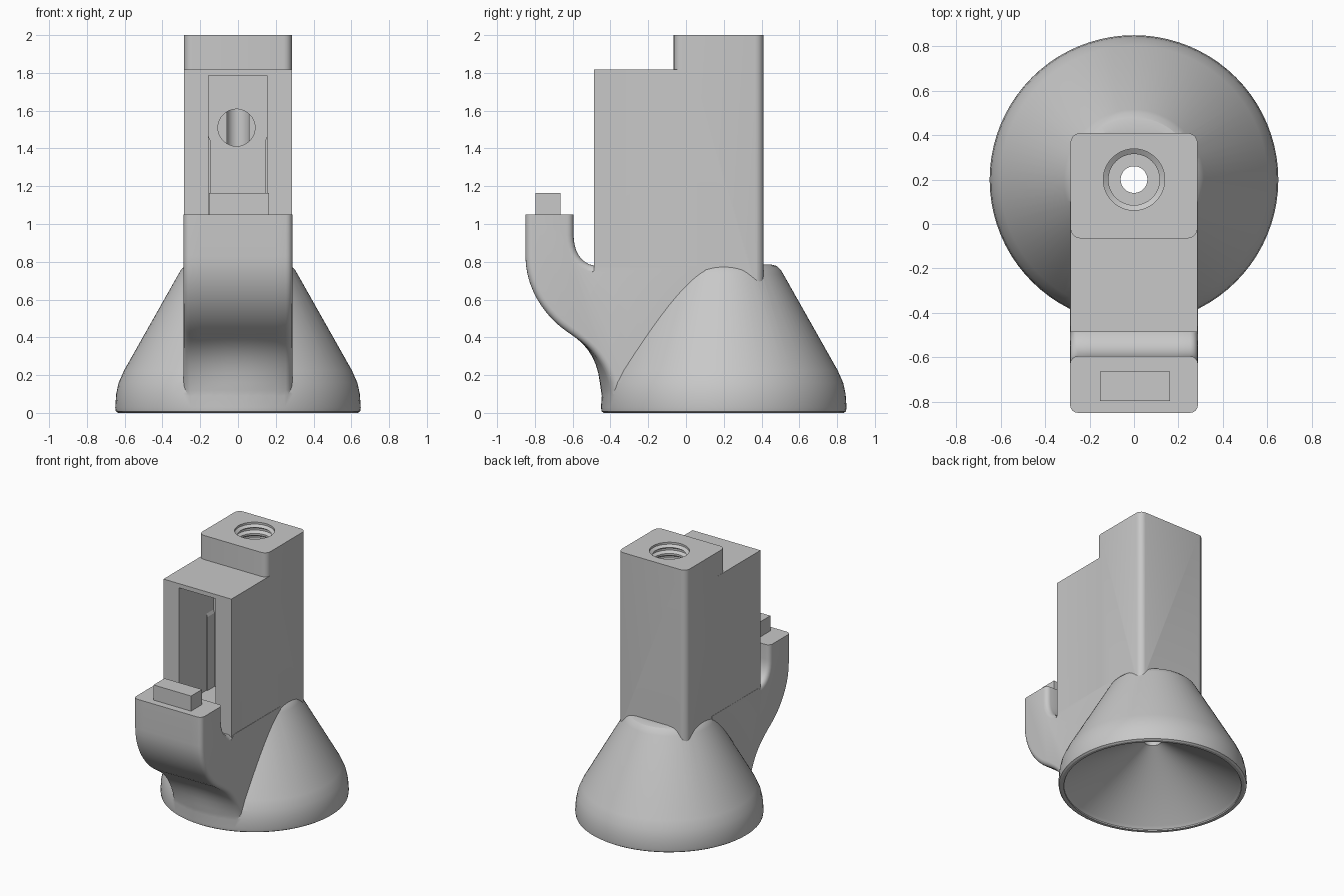
import bpy, bmesh, math
from mathutils import Vector

if "Cube" in bpy.data.objects:
    bpy.data.objects.remove(bpy.data.objects["Cube"])

grey = bpy.data.materials.new("light grey")
grey.diffuse_color = (0.58, 0.58, 0.58, 1)
grey.use_nodes = True
grey.node_tree.nodes["Principled BSDF"].inputs["Base Color"].default_value = grey.diffuse_color
AXIS_Y = 0.2  # the cone, column and bore share this upright axis


def finish(name, bm):
    bmesh.ops.recalc_face_normals(bm, faces=bm.faces)
    me = bpy.data.meshes.new(name)
    bm.to_mesh(me)
    bm.free()
    me.materials.append(grey)
    ob = bpy.data.objects.new(name, me)
    bpy.context.collection.objects.link(ob)
    return ob


def box(name, x0, x1, y0, y1, z0, z1, round_corners=0):
    bm = bmesh.new()
    bmesh.ops.create_cube(bm, size=1)
    for v in bm.verts:
        v.co = Vector((x1 if v.co.x > 0 else x0, y1 if v.co.y > 0 else y0,
                       z1 if v.co.z > 0 else z0))
    if round_corners:
        edges = [e for e in bm.edges if abs(e.verts[0].co.z - e.verts[1].co.z) > 0.01]
        bmesh.ops.bevel(bm, geom=edges, offset=round_corners, segments=5,
                        profile=0.5, affect='EDGES')
    return finish(name, bm)


def revolve(name, profile, steps=80):
    """Closed solid from (radius, height) points, first and last on the axis."""
    bm = bmesh.new()
    rings = []
    for r, z in profile:
        if r == 0:
            rings.append([bm.verts.new((0, AXIS_Y, z))] * steps)
        else:
            rings.append([bm.verts.new((r * math.cos(a), AXIS_Y + r * math.sin(a), z))
                          for a in (2 * math.pi * i / steps for i in range(steps))])
    for lo, hi in zip(rings, rings[1:]):
        for i in range(steps):
            j = (i + 1) % steps
            bm.faces.new(list(dict.fromkeys((lo[i], lo[j], hi[j], hi[i]))))
    return finish(name, bm)


def bezier(p0, p1, p2, p3, n):
    pts = []
    for i in range(n + 1):
        t = i / n
        s = 1 - t
        pts.append(tuple(s**3 * a + 3 * s * s * t * b + 3 * s * t * t * c + t**3 * d
                         for a, b, c, d in zip(p0, p1, p2, p3)))
    return pts


def curved_arm(name, profile, half, rounded):
    """Extrude a (y, z) outline across x, round chosen side edges, wrap the foot on the skirt."""
    bm = bmesh.new()
    sides = [[bm.verts.new((x, y, z)) for y, z in profile] for x in (-half, half)]
    n = len(profile)
    bm.faces.new(sides[0])
    bm.faces.new(sides[1][::-1])
    for i in range(n):
        j = (i + 1) % n
        bm.faces.new((sides[0][i], sides[0][j], sides[1][j], sides[1][i]))
    bmesh.ops.recalc_face_normals(bm, faces=bm.faces)
    edges = [bm.edges.get((s[i], s[(i + 1) % n])) for s in sides for i in rounded]
    bmesh.ops.bevel(bm, geom=edges, offset=0.035, segments=4, profile=0.5, affect='EDGES')
    for x in (-0.2, -0.13, -0.065, 0, 0.065, 0.13, 0.2):
        bmesh.ops.bisect_plane(bm, geom=bm.verts[:] + bm.edges[:] + bm.faces[:],
                               plane_co=(x, 0, 0), plane_no=(1, 0, 0))
    for v in bm.verts:
        if v.co.y < -0.38 and v.co.z < 0.4:
            blend = min(1, (0.4 - v.co.z) / 0.26)
            v.co.y += blend * (0.65 - math.sqrt(0.65**2 - v.co.x**2))
    return finish(name, bm)


def combine(target, other, operation):
    before = len(target.data.vertices)
    bpy.context.view_layer.objects.active = target
    for solver in ('EXACT', 'MANIFOLD', 'FLOAT'):
        mod = target.modifiers.new("join", 'BOOLEAN')
        mod.operation = operation
        mod.solver = solver
        mod.object = other
        bpy.context.view_layer.update()
        evaluated = target.evaluated_get(bpy.context.evaluated_depsgraph_get())
        if len(evaluated.data.vertices) not in (0, before):
            bpy.ops.object.modifier_apply(modifier=mod.name)
            break
        target.modifiers.remove(mod)
    bpy.data.objects.remove(other, do_unlink=True)


# Flared skirt
body = revolve("body", [(0, 0), (0.635, 0), (0.647, 0.008), (0.65, 0.03), (0.645, 0.1),
                        (0.632, 0.16), (0.603, 0.225), (0.315, 0.735), (0.302, 0.757),
                        (0.28, 0.778), (0.25, 0.786), (0, 0.786)])

# Upright column and the block in front of it
combine(body, box("column", -0.286, 0.286, -0.065, 0.41, 0.6, 2.0, 0.045), 'UNION')
combine(body, box("block", -0.2865, 0.2855, -0.487, 0.03, 0.74, 1.817), 'UNION')

# Curved arm: outer S curve, flat tip, inner fillet, then back into the skirt
outer = (bezier((-0.435, 0.05), (-0.447, 0.08), (-0.45, 0.12), (-0.456, 0.16), 3)
         + bezier((-0.456, 0.16), (-0.475, 0.33), (-0.57, 0.39), (-0.63, 0.43), 9)[1:]
         + bezier((-0.63, 0.43), (-0.76, 0.52), (-0.85, 0.67), (-0.85, 0.83), 10)[1:]
         + [(-0.85, 1.05)])
inner = [(-0.595, 1.05)] + bezier((-0.595, 0.94), (-0.595, 0.85), (-0.55, 0.777),
                                  (-0.46, 0.777), 9)
outline = outer + inner + [(0.1, 0.777), (0.1, 0.2), (-0.3, 0.05)]
tip = len(outer) - 1
rounded = list(range(tip)) + list(range(tip + 1, tip + len(inner)))
combine(body, curved_arm("arm", outline, 0.288, rounded), 'UNION')

# Front pocket with a round port reaching back to the bore
combine(body, box("pocket", -0.155, 0.153, -0.53, -0.075, 0.88, 1.785), 'DIFFERENCE')
bm = bmesh.new()
ends = []
for y in (-0.2, 0.187):
    ends.append([bm.verts.new((-0.008 + 0.098 * math.cos(a), y, 1.51 + 0.098 * math.sin(a)))
                 for a in (2 * math.pi * (i + 0.3) / 48 for i in range(48))])
    bm.faces.new(ends[-1])
for i in range(48):
    j = (i + 1) % 48
    bm.faces.new((ends[0][i], ends[0][j], ends[1][j], ends[1][i]))
combine(body, finish("port", bm), 'DIFFERENCE')

# Shallow hollow under the skirt, narrow bore and threaded socket
thread = []
pitch, start, turns = 0.06, 1.67, 5
for i in range(turns):
    z = start + i * pitch
    thread += [(0.115, z), (0.115, z + 0.015), (0.138, z + 0.03), (0.138, z + 0.045)]
hollow = ([(0, -0.05), (0.615, -0.05), (0.612, 0.01), (0.595, 0.03), (0.06, 0.36), (0.06, start)]
          + thread + [(0.115, start + turns * pitch), (0.138, 1.985), (0.138, 2.05), (0, 2.05)])
combine(body, revolve("hollow", hollow), 'DIFFERENCE')

# Guide ribs on the pocket walls, with sloped tops
for side, wall in (("left", -0.158), ("right", 0.156)):
    rib = box(side + "_rib", min(wall, wall * 0.92), max(wall, wall * 0.92),
              -0.16, -0.07, 0.875, 1.47)
    for v in rib.data.vertices:
        if v.co.z > 1.4 and abs(v.co.x) < 0.15:
            v.co.z -= 0.03

# Latch tab on the arm tip
box("tab", -0.153, 0.163, -0.797, -0.665, 1.045, 1.165)

# Smooth rounded parts, keep corners crisp
bpy.ops.object.select_all(action='DESELECT')
body.select_set(True)
bpy.context.view_layer.objects.active = body
bpy.ops.object.shade_smooth_by_angle(angle=math.radians(28))
